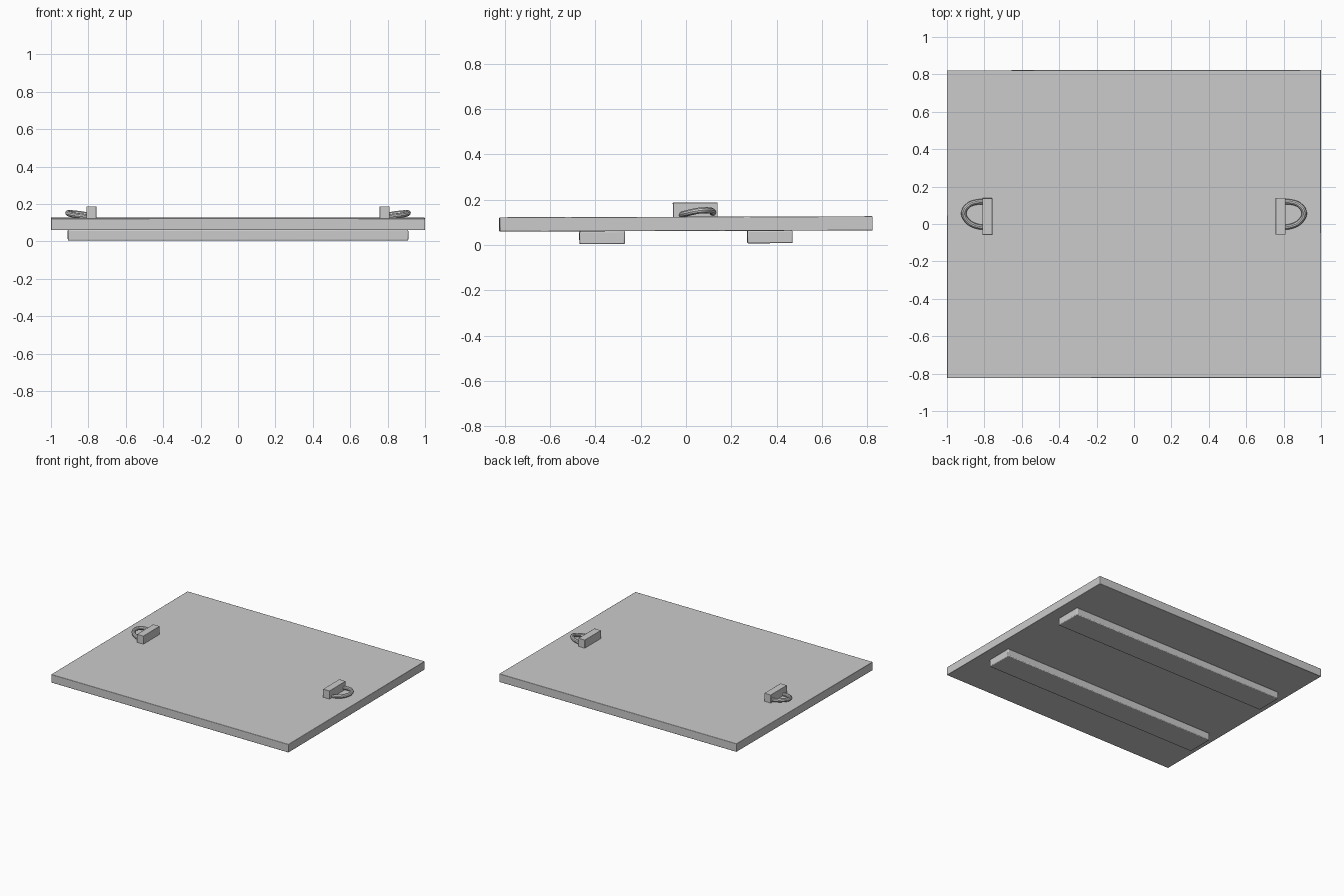
import bpy
from mathutils import Matrix

if "Cube" in bpy.data.objects:
    bpy.data.objects.remove(bpy.data.objects["Cube"])

# The whole panel sits very slightly skewed
TILT = Matrix.Rotation(0.0028, 4, 'X') @ Matrix.Rotation(0.0012, 4, 'Z')


def box(name, x, y, z, bevel=0.003):
    bpy.ops.mesh.primitive_cube_add(size=1)
    ob = bpy.context.object
    ob.name = name
    dims = [b - a for a, b in (x, y, z)]
    mid = [(a + b) / 2 for a, b in (x, y, z)]
    ob.data.transform(TILT @ Matrix.Translation(mid) @ Matrix.Diagonal((*dims, 1)))
    mod = ob.modifiers.new("edge", 'BEVEL')
    mod.width = bevel
    mod.segments = 2
    bpy.ops.object.shade_smooth_by_angle()
    return ob


def handle(name, side):
    # Tilted D-shaped loop, rising outward from the block
    pts = [(0.79, 0.118, 0.140), (0.84, 0.117, 0.148), (0.885, 0.100, 0.153),
           (0.910, 0.060, 0.152), (0.888, 0.014, 0.143), (0.84, -0.012, 0.136),
           (0.79, -0.018, 0.130)]
    cu = bpy.data.curves.new(name, 'CURVE')
    cu.dimensions = '3D'
    cu.bevel_depth = 0.014
    cu.bevel_resolution = 3
    cu.use_fill_caps = True
    sp = cu.splines.new('BEZIER')
    sp.bezier_points.add(len(pts) - 1)
    for bp, (x, y, z) in zip(sp.bezier_points, pts):
        bp.co = (x * side, y, z)
        bp.handle_left_type = bp.handle_right_type = 'AUTO'
    sp.resolution_u = 6
    ob = bpy.data.objects.new(name, cu)
    bpy.context.collection.objects.link(ob)
    bpy.ops.object.select_all(action='DESELECT')
    ob.select_set(True)
    bpy.context.view_layer.objects.active = ob
    bpy.ops.object.convert(target='MESH')
    bpy.ops.object.shade_smooth_by_angle()


# Main board
box("board", (-1, 1), (-0.823, 0.823), (0.062, 0.125))

# Two battens underneath
box("front_batten", (-0.91, 0.91), (-0.47, -0.27), (0.005, 0.063), 0.006)
box("back_batten", (-0.91, 0.91), (0.27, 0.47), (0.007, 0.063), 0.006)

# Handle blocks and loops on both ends
for label, s in (("left", -1), ("right", 1)):
    box(label + "_handle_block", sorted((s * 0.757, s * 0.811)), (-0.057, 0.139), (0.12, 0.187), 0.002)
    handle(label + "_handle_loop", s)
